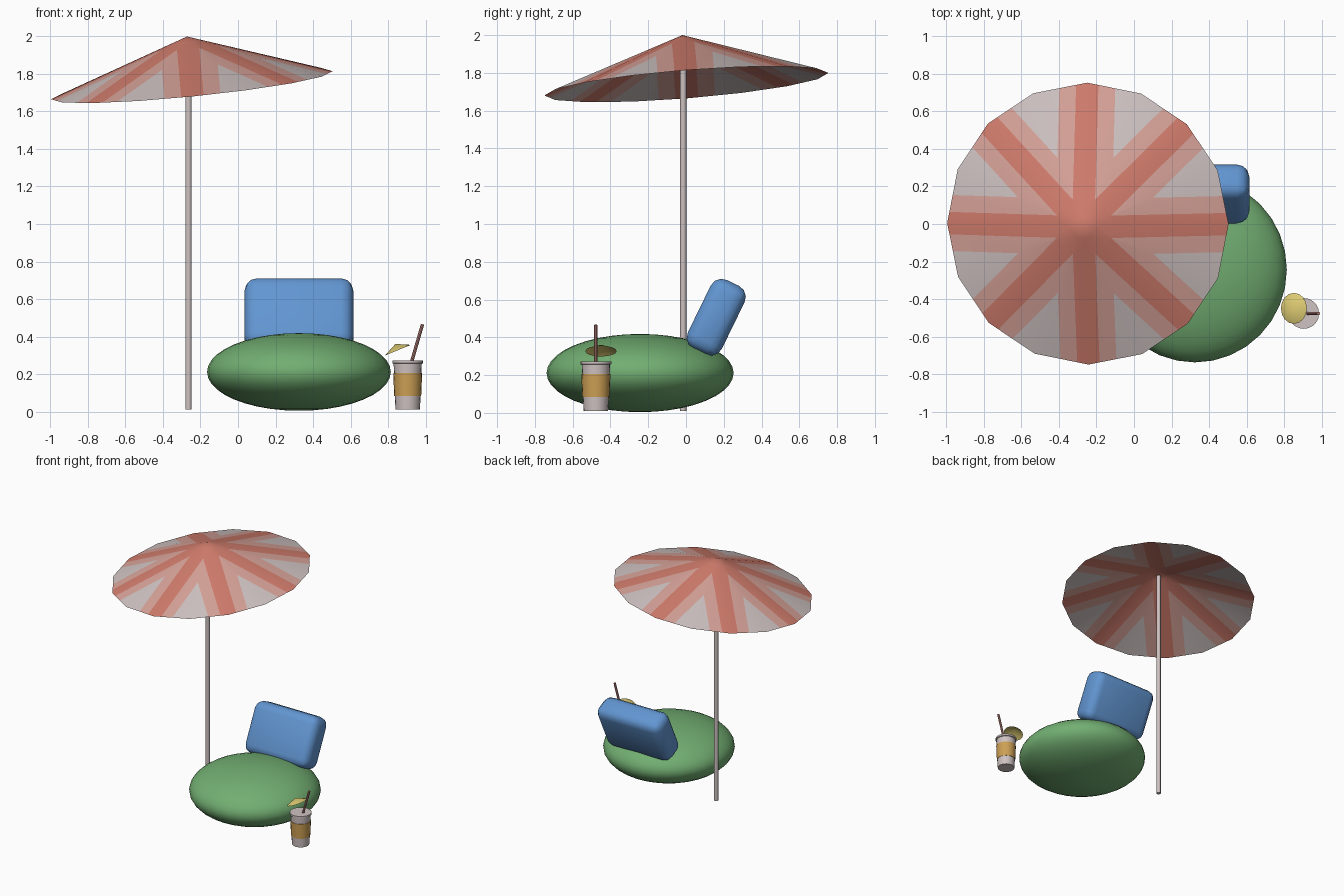
import bpy, bmesh, math
from mathutils import Vector, Matrix

if "Cube" in bpy.data.objects:
    bpy.data.objects.remove(bpy.data.objects["Cube"])


def material(name, r, g, b):
    m = bpy.data.materials.new(name)
    m.diffuse_color = [((c / 255 + 0.055) / 1.055) ** 2.4 for c in (r, g, b)] + [1]
    m.use_nodes = True
    m.node_tree.nodes["Principled BSDF"].inputs["Base Color"].default_value = m.diffuse_color
    return m


CORAL = material("coral", 208, 124, 108)
PINK = material("light pink", 214, 162, 152)
GREY = material("warm grey", 206, 194, 193)
GREEN = material("green", 114, 174, 114)
BLUE = material("blue", 98, 150, 210)
TAN = material("tan", 205, 160, 85)
YELLOW = material("yellow", 222, 204, 115)
STRAW = material("dusty rose", 190, 135, 126)


def finish(bm, name, mats, matrix=Matrix(), angle=40):
    bm.transform(matrix)
    mesh = bpy.data.meshes.new(name)
    bm.to_mesh(mesh)
    bm.free()
    obj = bpy.data.objects.new(name, mesh)
    bpy.context.collection.objects.link(obj)
    for m in mats:
        mesh.materials.append(m)
    bpy.ops.object.select_all(action='DESELECT')
    obj.select_set(True)
    bpy.context.view_layer.objects.active = obj
    bpy.ops.object.shade_smooth_by_angle(angle=math.radians(angle))
    return obj


def facing(centre, normal):
    """Place local z along a normal at a centre."""
    q = Vector((0, 0, 1)).rotation_difference(Vector(normal))
    return Matrix.Translation(centre) @ q.to_matrix().to_4x4()


def open_cone(radius, height, sides=16):
    bm = bmesh.new()
    rim = [bm.verts.new((radius * math.cos(a), radius * math.sin(a), 0))
           for a in (2 * math.pi * i / sides for i in range(sides))]
    tip = bm.verts.new((0, 0, height))
    for i in range(sides):
        bm.faces.new((rim[i], rim[(i + 1) % sides], tip))
    return bm


def rod(name, start, end, radius, mat, sides=12):
    start, end = Vector(start), Vector(end)
    bm = bmesh.new()
    bmesh.ops.create_cone(bm, cap_ends=True, segments=sides, radius1=radius,
                          radius2=radius, depth=(end - start).length)
    return finish(bm, name, [mat], facing((start + end) / 2, end - start))


# Parasol canopy: tilted sheet, cut into straight crossing stripes
bm = open_cone(0.754, 0.262)
across = [Vector((-math.sin(k * math.pi / 4), math.cos(k * math.pi / 4), 0))
          for k in range(4)]
for n in across:
    for d in (-0.15, -0.06, 0.06, 0.15):
        bmesh.ops.bisect_plane(bm, geom=bm.verts[:] + bm.edges[:] + bm.faces[:],
                               plane_co=n * d, plane_no=n, dist=1e-5)
for f in bm.faces:
    d = min(abs(f.calc_center_median().dot(n)) for n in across)
    f.material_index = 0 if d < 0.06 else 1 if d < 0.15 else 2
finish(bm, "parasol_canopy", [CORAL, PINK, GREY],
       facing((-0.246, 0.002, 1.74), (-0.1, -0.08, 1)))

# Parasol pole
rod("parasol_pole", (-0.264, -0.015, 0.01), (-0.264, -0.015, 1.97), 0.017, GREY)

# Bean bag seat
bm = bmesh.new()
bmesh.ops.create_uvsphere(bm, u_segments=32, v_segments=20, radius=1)
finish(bm, "bean_bag_seat", [GREEN],
       Matrix.Translation((0.325, -0.243, 0.211)) @ Matrix.Diagonal((0.49, 0.495, 0.207, 1)), 60)

# Back cushion: rounded box leaning backwards
bm = bmesh.new()
bmesh.ops.create_cube(bm, size=1)
bm.transform(Matrix.Diagonal((0.58, 0.2, 0.405, 1)))
bmesh.ops.bevel(bm, geom=bm.edges[:], offset=0.065, segments=3, profile=0.5,
                affect='EDGES')
finish(bm, "back_cushion", [BLUE],
       Matrix.Translation((0.325, 0.16, 0.506)) @ Matrix.Rotation(math.radians(-26), 4, 'X'))

# Drink cup: lathed body with a sleeve band and a wider lid
profile = [(0.065, 0.01), (0.069, 0.083), (0.072, 0.083), (0.077, 0.205),
           (0.073, 0.205), (0.075, 0.255), (0.082, 0.258), (0.082, 0.272)]
SIDES = 20
bm = bmesh.new()
rings = [[bm.verts.new((r * math.cos(a), r * math.sin(a), z))
          for a in (2 * math.pi * i / SIDES for i in range(SIDES))]
         for r, z in profile]
for low, high in zip(rings, rings[1:]):
    for i in range(SIDES):
        j = (i + 1) % SIDES
        f = bm.faces.new((low[i], low[j], high[j], high[i]))
        f.material_index = int(0.08 < f.calc_center_median().z < 0.206)
bm.faces.new(rings[0][::-1])
bm.faces.new(rings[-1])
finish(bm, "drink_cup", [GREY, TAN], Matrix.Translation((0.905, -0.477, 0)), 30)

# Drinking straw
rod("drinking_straw", (0.875, -0.477, 0.09), (0.984, -0.477, 0.465), 0.009, STRAW, 8)

# Small drink parasol beside the cup
finish(open_cone(0.078, 0.036), "drink_parasol", [YELLOW],
       facing((0.853, -0.45, 0.327), (-0.38, 0, 0.925)) @ Matrix.Diagonal((0.96, 1.06, 1, 1)))
